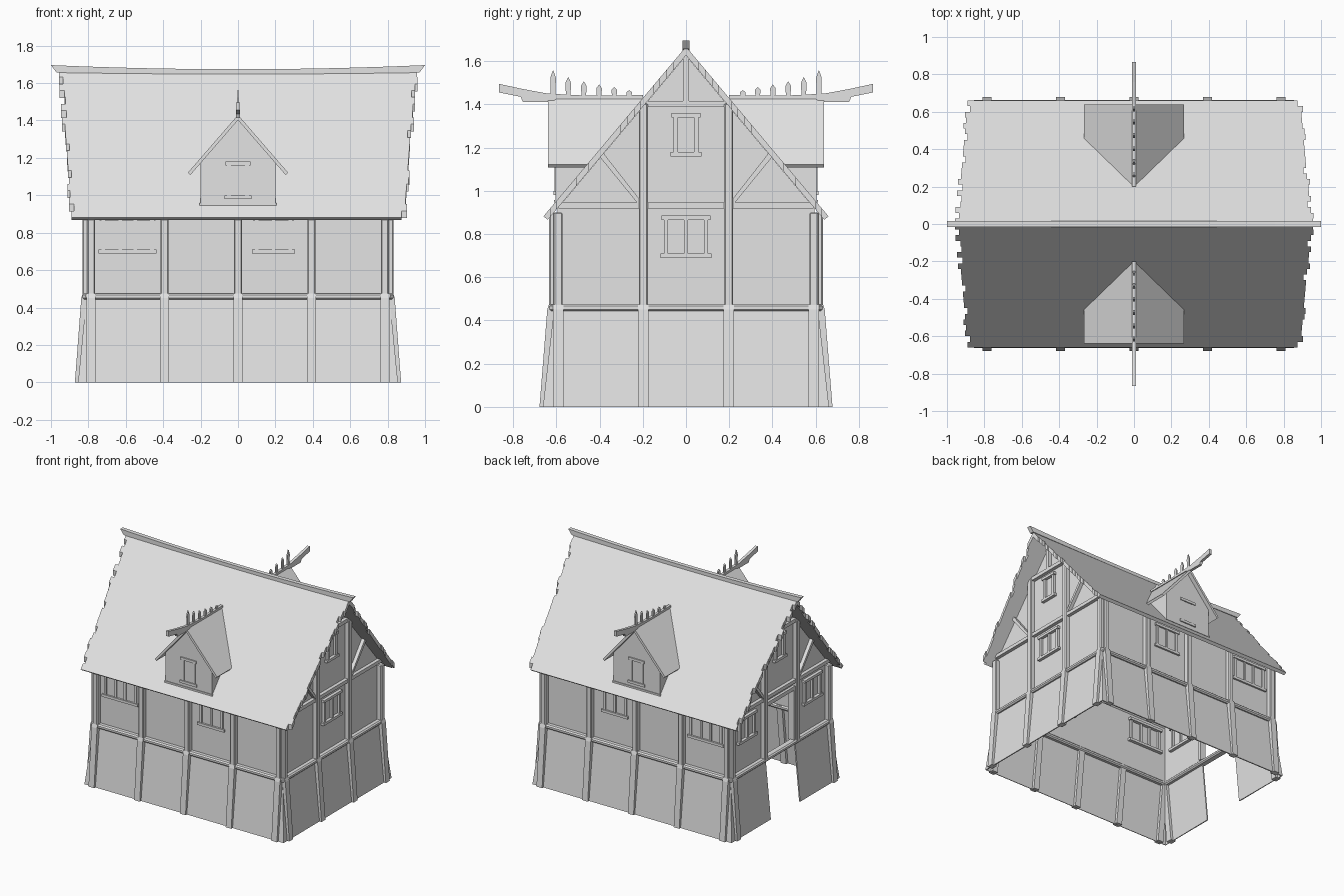
import bpy, bmesh, random
from mathutils import Vector

cube = bpy.data.objects.get("Cube")
if cube:
    bpy.data.objects.remove(cube)
random.seed(4)

grey = bpy.data.materials.new("plain_grey")
grey.use_nodes = True
colour = (0.77, 0.77, 0.77, 1)
grey.diffuse_color = colour
grey.node_tree.nodes["Principled BSDF"].inputs["Base Color"].default_value = colour

WX, WY = 0.795, 0.595          # outer planes of the upper walls
DOOR = 0.18                    # half width of the doorway
APEX, SLOPE, EAVE = 1.667, 1.19, 0.66
SIDES = (-1, 1)


def roof_z(y):
    return APEX - SLOPE * abs(y)


def finish(name, bm):
    bmesh.ops.recalc_face_normals(bm, faces=bm.faces[:])
    mesh = bpy.data.meshes.new(name)
    bm.to_mesh(mesh)
    bm.free()
    mesh.materials.append(grey)
    ob = bpy.data.objects.new(name, mesh)
    bpy.context.collection.objects.link(ob)
    return ob


def prism(name, axis, items, cut=None, bevel=0):
    """Extrude each (profile, lo, hi) along an axis; profiles are (across, z)."""
    bm = bmesh.new()
    for profile, lo, hi in items:
        a, b = [[bm.verts.new((d, u, z) if axis == "x" else (u, d, z))
                 for u, z in profile] for d in (lo, hi)]
        bm.faces.new(a)
        bm.faces.new(b[::-1])
        for i in range(len(a)):
            j = (i + 1) % len(a)
            bm.faces.new((a[i], b[i], b[j], a[j]))
    if cut:                    # keep only what stands above a roof plane
        bmesh.ops.bisect_plane(bm, geom=bm.verts[:] + bm.edges[:] + bm.faces[:],
                               plane_co=cut[0], plane_no=cut[1], clear_inner=True)
    ob = finish(name, bm)
    if bevel:
        mod = ob.modifiers.new("soft_edges", "BEVEL")
        mod.width, mod.segments = bevel, 1


def rect(u0, u1, z0, z1):
    return [(u0, z0), (u1, z0), (u1, z1), (u0, z1)]


def span(s, a, b):
    return sorted((s * a, s * b))


def window(name, axis, s, wall, u, z0, z1, w, bars, proud=0.008):
    """Jambs, sill, lintel and evenly spaced glazing bars through a wall."""
    h = w / 2
    near, far = span(s, wall - 0.025, wall + proud)
    wide = span(s, wall - 0.035, wall + proud + 0.006)
    items = [(rect(u - h - 0.035, u + h + 0.035, z0 - 0.02, z0), *wide),
             (rect(u - h - 0.03, u + h + 0.03, z1, z1 + 0.02), *wide)]
    for t in SIDES:
        e = u + t * (h + 0.01)
        items.append((rect(e - 0.01, e + 0.01, z0, z1), near, far))
    for k in range(bars):
        c = u - h + w * (k + 1) / (bars + 1)
        items.append((rect(c - 0.009, c + 0.009, z0, z1), near, far))
    prism(name, axis, items)


def flare(s, wall, foot, head):
    """Side profile of a post that leans out towards its foot."""
    return [(s * (foot - 0.045), 0), (s * foot, 0), (s * head, 0.45),
            (s * (head - 0.008), 0.475), (s * (wall - 0.015), 0.475)]


# Battered lower wall, open at the doorway in the -x end
path = [(-1, DOOR), (-1, None), (1, None), (1, -1), (-1, -1), (-1, -DOOR)]
bm = bmesh.new()
rings = []
for x, y, z in ((0.855, 0.662, 0), (0.81, 0.61, 0.46)):
    rings.append([bm.verts.new((i * x, y if j is None else j if abs(j) == DOOR else j * y, z))
                  for i, j in path])
for k in range(len(path) - 1):
    bm.faces.new((rings[0][k], rings[0][k + 1], rings[1][k + 1], rings[1][k]))
lower = finish("lower_wall", bm)
lower.modifiers.new("thickness", "SOLIDIFY").thickness = 0.01

# Long walls, their timber posts, rails and windows
post_x = (-0.785, -0.393, 0, 0.393, 0.785)
for s in SIDES:
    side = "front" if s < 0 else "back"
    prism(side + "_wall", "y", [(rect(-WX, WX, 0.46, 0.92), *span(s, WY - 0.01, WY))])
    prism(side + "_rail", "y", [(rect(-WX - 0.03, WX + 0.03, 0.443, 0.475),
                                 *span(s, WY - 0.02, WY + 0.036))], bevel=0.009)
    prism(side + "_upper_posts", "y", [(rect(x - 0.021, x + 0.021, 0.46, 0.9),
                                        *span(s, WY - 0.01, 0.634)) for x in post_x],
          bevel=0.006)
    prism(side + "_flared_posts", "x", [(flare(s, WY, 0.678, 0.642), x - 0.024, x + 0.024)
                                        for x in post_x])
    window(side + "_wide_window", "y", s, WY, -0.59, 0.71, 0.865, 0.24, 2)
    window(side + "_narrow_window", "y", s, WY, 0.19, 0.71, 0.865, 0.16, 1)

# Gable walls; the doorway carries on up between the middle posts
gable_top = [(WY, 0.918), (0, 1.626), (-WY, 0.918)]
doorway = [(-DOOR, 0.46), (-DOOR, 0.88), (DOOR, 0.88), (DOOR, 0.46)]
for s in SIDES:
    side = "right" if s < 0 else "left"
    outline = [(-WY, 0.46)] + (doorway if s < 0 else []) + [(WY, 0.46)] + gable_top
    prism(side + "_gable_wall", "x", [(outline, *span(s, WX - 0.01, WX))])
    prism(side + "_gable_rail", "x", [(rect(-WY - 0.03, WY + 0.03, 0.443, 0.475),
                                       *span(s, WX - 0.02, WX + 0.036))], bevel=0.009)

    timbers = [rect(-0.59, 0.59, 0.918, 0.945), rect(-0.2, 0.2, 1.388, 1.416),
               rect(-0.014, 0.014, 1.416, 1.64)]
    for t in SIDES:
        timbers.append([(t * 0.218, 0.935), (t * 0.218, 0.965),
                        (t * 0.392, 1.187), (t * 0.408, 1.168)])
    prism(side + "_gable_timbers", "x", [(p, *span(s, WX - 0.01, 0.822)) for p in timbers])
    uprights = [(y, 0.9 if abs(y) > 0.5 else 1.405) for y in (-0.592, -0.197, 0.197, 0.592)]
    prism(side + "_gable_posts", "x", [(rect(y - 0.021, y + 0.021, 0.46, top),
                                        *span(s, WX - 0.01, 0.831)) for y, top in uprights],
          bevel=0.006)
    prism(side + "_gable_flared_posts", "y",
          [(flare(s, WX, 0.872, 0.838), y - 0.024, y + 0.024)
           for y, top in uprights if s > 0 or abs(y) > 0.5])

    window(side + "_attic_window", "x", s, WX, 0, 1.18, 1.34, 0.075, 0, 0.018)
    if s > 0:
        window("left_gable_window", "x", s, WX, 0, 0.71, 0.865, 0.165, 1, 0.018)
    else:
        for t in SIDES:
            window("right_gable_window", "x", s, WX, t * 0.4, 0.71, 0.865, 0.16, 1, 0.018)
        jambs = [rect(*span(t, DOOR - 0.02, DOOR), 0.47, 0.88) for t in SIDES]
        prism("door_frame", "x", [(p, -WX - 0.02, -WX + 0.03)
                                  for p in jambs + [rect(-DOOR, DOOR, 0.86, 0.89)]])

# Roof slopes laid in courses with ragged ends, widening towards the ridge
COURSES = 22
ragged = [[random.choice((-0.016, 0, 0, 0.008, 0.012)) for _ in SIDES] for _ in range(COURSES)]
for s in SIDES:
    items = []
    for i, (left, right) in enumerate(ragged):
        y0, y1 = EAVE * i / COURSES, EAVE * (i + 1) / COURSES
        half = 0.957 - 0.07 * (i / COURSES) ** 0.8
        low = (y1 - 0.02, roof_z(y1) - 0.015) if i == COURSES - 1 else (y1, roof_z(y1) - 0.04)
        profile = [(y0, roof_z(y0)), (y1, roof_z(y1)), low, (y0, roof_z(y0) - 0.04)]
        items.append(([(s * y, z) for y, z in profile], -half - left, half + right))
    prism("front_roof" if s < 0 else "back_roof", "x", items)

# Sagging ridge beam
steps = [k / 8 for k in range(-8, 9)]
ridge = [(x, 1.674 + 0.022 * x * x) for x in steps]
ridge += [(0.97 * x, 1.648 + 0.008 * x * x) for x in reversed(steps)]
prism("ridge_beam", "y", [(ridge, -0.016, 0.016)])

# Dormers, with crested ridge beams
crest = [(0.615, 1.56), (0.545, 1.527), (0.473, 1.507), (0.402, 1.492),
         (0.332, 1.48), (0.263, 1.466)]
beam = [(0.2, 1.425), (0.2, 1.443), (0.45, 1.44), (0.64, 1.45), (0.76, 1.472), (0.865, 1.495),
        (0.865, 1.455), (0.765, 1.435), (0.755, 1.412), (0.62, 1.412), (0.6, 1.425)]
body = [(-0.2, 0.93), (0.2, 0.93), (0.2, 1.175), (0, 1.41), (-0.2, 1.175)]
chevron = [(0, 1.43), (0.267, 1.122), (0.255, 1.108), (0, 1.402),
           (-0.255, 1.108), (-0.267, 1.122)]
for s in SIDES:
    side = "front" if s < 0 else "back"
    plane = (Vector((0, 0, APEX - 0.01)), Vector((0, s * SLOPE, 1)).normalized())
    prism(side + "_dormer_walls", "y", [(body, *span(s, 0.1, 0.605))], plane)
    prism(side + "_dormer_roof", "y", [(chevron, *span(s, 0.1, 0.638))], plane)
    prism(side + "_dormer_sill", "y", [(rect(-0.205, 0.205, 0.945, 0.958),
                                        *span(s, 0.59, 0.61))])
    window(side + "_dormer_window", "y", s, 0.6, 0, 1.0, 1.16, 0.075, 0)
    prism(side + "_dormer_ridge", "x", [([(s * y, z) for y, z in beam], -0.011, 0.011)])
    spikes = []
    for y, top in crest:
        h, w = top - 1.435, 0.013
        shape = [(-0.8 * w, 0), (-w, 0.7 * h), (0, h), (w, 0.7 * h), (0.8 * w, 0)]
        spikes.append(([(s * y + u, 1.435 + z) for u, z in shape], -0.005, 0.005))
    prism(side + "_dormer_crest", "x", spikes)
